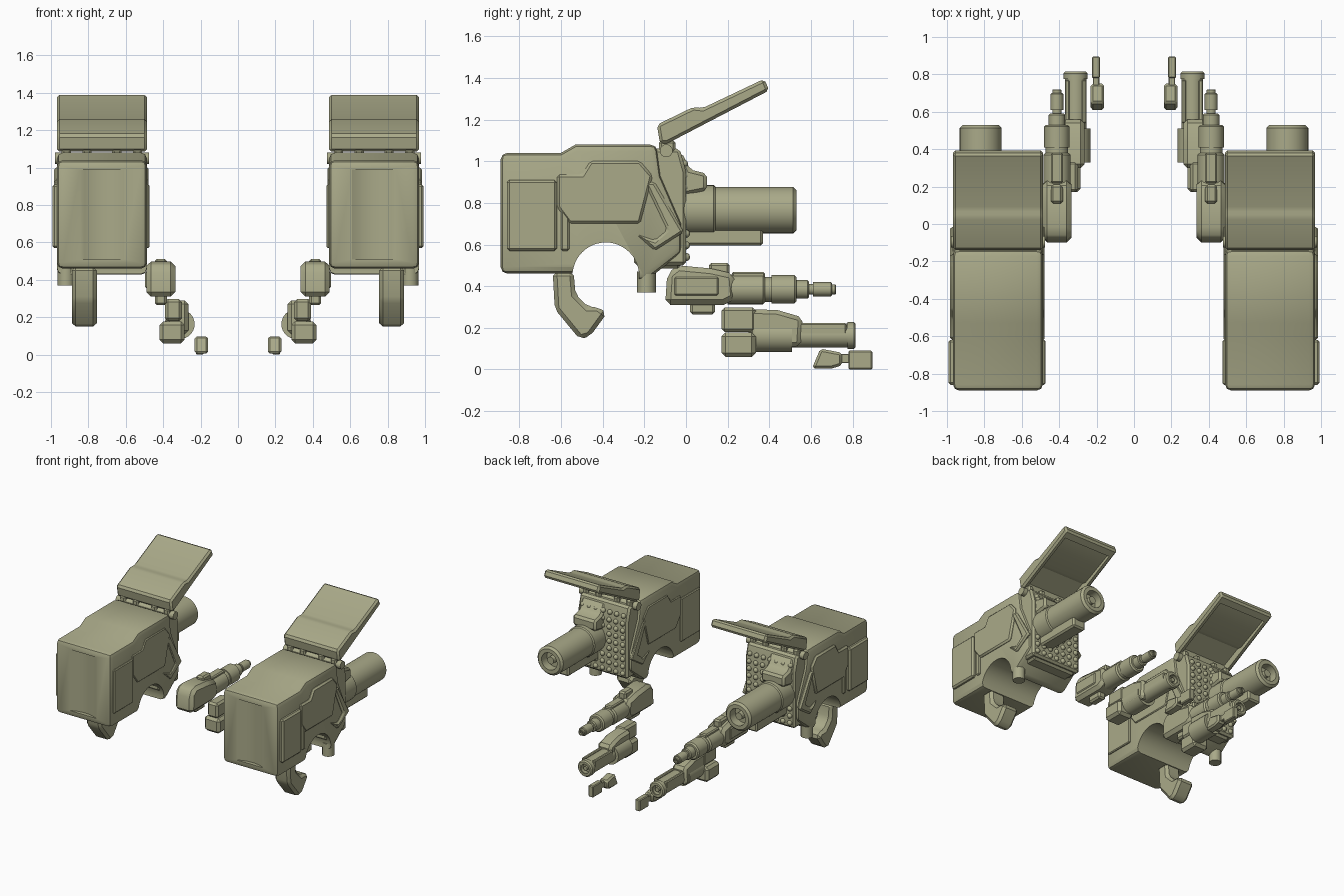
import bpy, bmesh, math
from mathutils import Vector, Matrix

cube = bpy.data.objects.get("Cube")
if cube:
    bpy.data.objects.remove(cube)

olive = bpy.data.materials.new("olive_drab")
olive.use_nodes = True
colour = (.4, .4, .25, 1)
olive.diffuse_color = colour
olive.node_tree.nodes["Principled BSDF"].inputs["Base Color"].default_value = colour


def finish(name, bm, bevel=0, cutters=(), segments=1):
    """Make an object, bevel it, cut it and smooth its soft edges."""
    bmesh.ops.recalc_face_normals(bm, faces=bm.faces)
    mesh = bpy.data.meshes.new(name)
    bm.to_mesh(mesh)
    bm.free()
    mesh.materials.append(olive)
    ob = bpy.data.objects.new(name, mesh)
    bpy.context.collection.objects.link(ob)
    bpy.ops.object.select_all(action='DESELECT')
    ob.select_set(True)
    bpy.context.view_layer.objects.active = ob
    if bevel:
        mod = ob.modifiers.new("Bevel", 'BEVEL')
        mod.width, mod.segments, mod.limit_method = bevel, segments, 'ANGLE'
    for cutter in cutters:
        cutter.hide_render = True
        mod = ob.modifiers.new("Cut", 'BOOLEAN')
        mod.operation, mod.object, mod.solver = 'DIFFERENCE', cutter, 'EXACT'
    for mod in list(ob.modifiers):
        bpy.ops.object.modifier_apply(modifier=mod.name)
    for cutter in cutters:
        bpy.data.objects.remove(cutter)
    bpy.ops.object.shade_smooth_by_angle(angle=math.radians(32))
    return ob


def mirror(ob):
    ob.modifiers.new("Mirror", 'MIRROR')


def prism_mesh(points, left, right):
    bm = bmesh.new()
    face = bm.faces.new([bm.verts.new((left, y, z)) for y, z in points])
    grown = bmesh.ops.extrude_face_region(bm, geom=[face])["geom"]
    verts = [v for v in grown if isinstance(v, bmesh.types.BMVert)]
    bmesh.ops.translate(bm, verts=verts, vec=(right - left, 0, 0))
    return bm


def prism(name, points, left, right, bevel=.012, cutters=(), segments=1):
    """Side profile in (y, z) extruded across x."""
    mirror(finish(name, prism_mesh(points, left, right), bevel, cutters, segments))


def box(name, x, y, z, bevel=.012):
    corners = [(y[0], z[0]), (y[1], z[0]), (y[1], z[1]), (y[0], z[1])]
    prism(name, corners, *x, bevel)


def rod(name, centre, radius, length, axis, segments=32):
    bm = bmesh.new()
    turn = Vector((0, 0, 1)).rotation_difference(Vector(axis)).to_matrix().to_4x4()
    bmesh.ops.create_cone(bm, cap_ends=True, segments=segments, radius1=radius,
                          radius2=radius, depth=length,
                          matrix=Matrix.Translation(centre) @ turn)
    return finish(name, bm)


def tube(name, x, z, start, end, radius):
    """Barrel along y with a chamfered, bored muzzle and a core pin."""
    chamfer, bore, pin = radius / 7, radius * .6, radius * .25
    profile = [(start, 0), (start, radius), (end - chamfer, radius),
               (end, radius - chamfer), (end, bore), (end - bore, bore),
               (end - bore, pin), (end - chamfer, pin), (end - chamfer, 0)]
    bm = bmesh.new()
    verts = [bm.verts.new((x, y, z + r)) for y, r in profile]
    edges = [bm.edges.new(pair) for pair in zip(verts, verts[1:])]
    bmesh.ops.spin(bm, geom=verts + edges, cent=(x, 0, z), axis=(0, 1, 0),
                   angle=math.tau, steps=32)
    bmesh.ops.remove_doubles(bm, verts=bm.verts, dist=.0005)
    mirror(finish(name, bm))


inner, outer = .487, .968
middle, width = (inner + outer) / 2, outer - inner
front, back, base, roof = -.89, -.02, .46, 1.08
step = roof - .04

# Launcher housing with a wheel arch and a hollowed front
arch = rod("arch_cutter", (middle, -.385, .45), .16, 1, (1, 0, 0), 48)
hollow = rod("front_cutter", (middle, front - .21, .75), width / 2, width, (0, 0, 1), 48)
prism("housing", [(front, base), (-.3, base), (-.2, .42), (back, .56), (back, .7),
                  (-.12, .93), (-.14, roof), (-.53, roof), (-.6, step), (front, step)],
      inner, outer, .032, (arch, hollow), 2)

# Raised plates on both sides of the housing
plates = {
    "front_panel": [(-.86, .57), (-.62, .57), (-.62, .91), (-.86, .91)],
    "shoulder_plate": [(-.62, .78), (-.56, .7), (-.22, .7), (-.16, .93), (-.22, 1),
                       (-.46, 1), (-.5, .935), (-.62, .935)],
    "rear_chevron": [(-.24, .65), (-.15, .57), (-.01, .66), (-.15, .9), (-.2, .9),
                     (-.09, .67), (-.15, .62)],
}
for name, points in plates.items():
    rise = .025 if name == "front_panel" else .016
    prism(name + "_outer", points, outer - rise, outer + rise)
    prism(name + "_inner", points, inner + rise, inner - rise / 2, .006)
box("side_rail", (.95, .98), (-.6, -.56), (.57, .92), .008)

# Rear rocket plate with a grid of domed heads, leaving room for the cannon
cannon_x, cannon_z, cannon_r = .82, .765, .112
prism("rocket_plate", [(-.25, .5), (0, .5), (0, .95), (-.03, roof - .02),
                       (-.25, roof - .02)], .51, .945, .015)
bm = bmesh.new()
for column in range(7):
    for row in range(9):
        x, z = .55 + column * .059, .54 + row * .056
        if math.hypot(x - cannon_x, z - cannon_z) > cannon_r + .02:
            spot = Matrix.Translation((x, -max(0, z - .95) / 4, z))
            bmesh.ops.create_icosphere(bm, subdivisions=2, radius=.02, matrix=spot)
mirror(finish("rocket_heads", bm))

# Main cannon, its mount and the rail below
tube("cannon", cannon_x, cannon_z, -.03, .53, cannon_r)
tube("cannon_collar", cannon_x, cannon_z, -.03, .15, cannon_r + .008)
prism("cannon_mount", [(-.05, .83), (.1, .86), (.1, .94), (.02, .96), (-.02, 1.04),
                       (-.05, 1.04)], .72, .92, .018)
box("cannon_rail", (.765, .875), (back, .37), (.595, .68))

# Open lid: its own profile, shrunk and lowered, hollows the underside
lid = [(-.125, 1.085), (-.09, 1.085), (.4, 1.34), (.375, 1.395), (.08, 1.255),
       (.035, 1.26), (-.14, 1.175)]
shrunk = [(.1 + (y - .1) * .85, 1.165 + (z - 1.2) * .85) for y, z in lid]
scoop = finish("lid_cutter", prism_mesh(shrunk, inner + .035, outer - .035))
prism("lid", lid, inner, outer, .014, (scoop,))
mirror(rod("hinge_bar", (middle, -.095, 1.05), .031, width + .02, (1, 0, 0), 16))
for offset in (-.19, -.08, .08, .19):
    x = middle + offset
    box("hinge_knuckle", (x - .025, x + .025), (-.13, -.05), (1.02, 1.1))

# Hook, peg and bracket under the housing
prism("hook", [(-.64, .47), (-.63, .29), (-.51, .145), (-.46, .16), (-.38, .27), (-.42, .3),
               (-.47, .3), (-.53, .36), (-.54, .47)], .755, .888, .02)
mirror(rod("peg", (.92, -.19, .42), .045, .1, (0, 0, 1), 12))
box("lower_bracket", (.53, .92), (-.2, back), (.485, .58), .02)

# Upper forward gun with a stepped barrel
prism("upper_gun_body", [(-.1, .31), (-.09, .46), (-.04, .5), (.12, .485), (.23, .46),
                         (.24, .34), (.18, .31)], .335, .49, .025)
box("upper_gun_side_plate", (.47, .497), (-.06, .16), (.35, .45))
sight = (.38, .445)
box("upper_gun_sight", sight, (.11, .21), (.45, .512))
box("upper_gun_grip", sight, (.02, .14), (.265, .33))
box("upper_gun_top_strip", sight, (.22, .38), (.42, .468), .008)
start = .2
for end, radius in [(.38, .072), (.45, .06), (.47, .068), (.49, .058), (.53, .068),
                    (.59, .044), (.65, .025), (.7, .034), (.72, .024)]:
    tube("upper_gun_barrel", .412, .385, start, end, radius)
    start = end - .04

# Lower forward gun
stock = (.17, .335)
box("lower_gun_stock", (.3, .39), stock, (.18, .297), .015)
box("lower_gun_magazine", (.285, .42), stock, (.06, .178), .02)
prism("lower_gun_body", [(.3, .11), (.55, .11), (.56, .25), (.44, .285), (.3, .29)],
      .265, .385, .02)
bore_x, bore_z = .312, .163
mirror(rod("lower_gun_drum", (bore_x, .42, bore_z), .08, .18, (0, 1, 0)))
box("lower_gun_side_block", (.24, .29), (.33, .51), (.13, .2))
tube("lower_gun_barrel", bore_x, bore_z, .5, .81, .058)
tube("lower_gun_muzzle_ring", bore_x, bore_z, .775, .815, .064)
for x in (bore_x - .045, bore_x + .045):
    box("lower_gun_rib", (x - .012, x + .012), (.54, .77), (.15, .222), .006)

# Small front clip
prism("clip_wedge", [(.605, .005), (.645, .1), (.75, .08), (.75, .02), (.7, .005)], .16, .232)
box("clip_link", (.185, .22), (.73, .8), (.03, .075), .004)
box("clip_block", (.182, .225), (.78, .895), (0, .09), .006)
